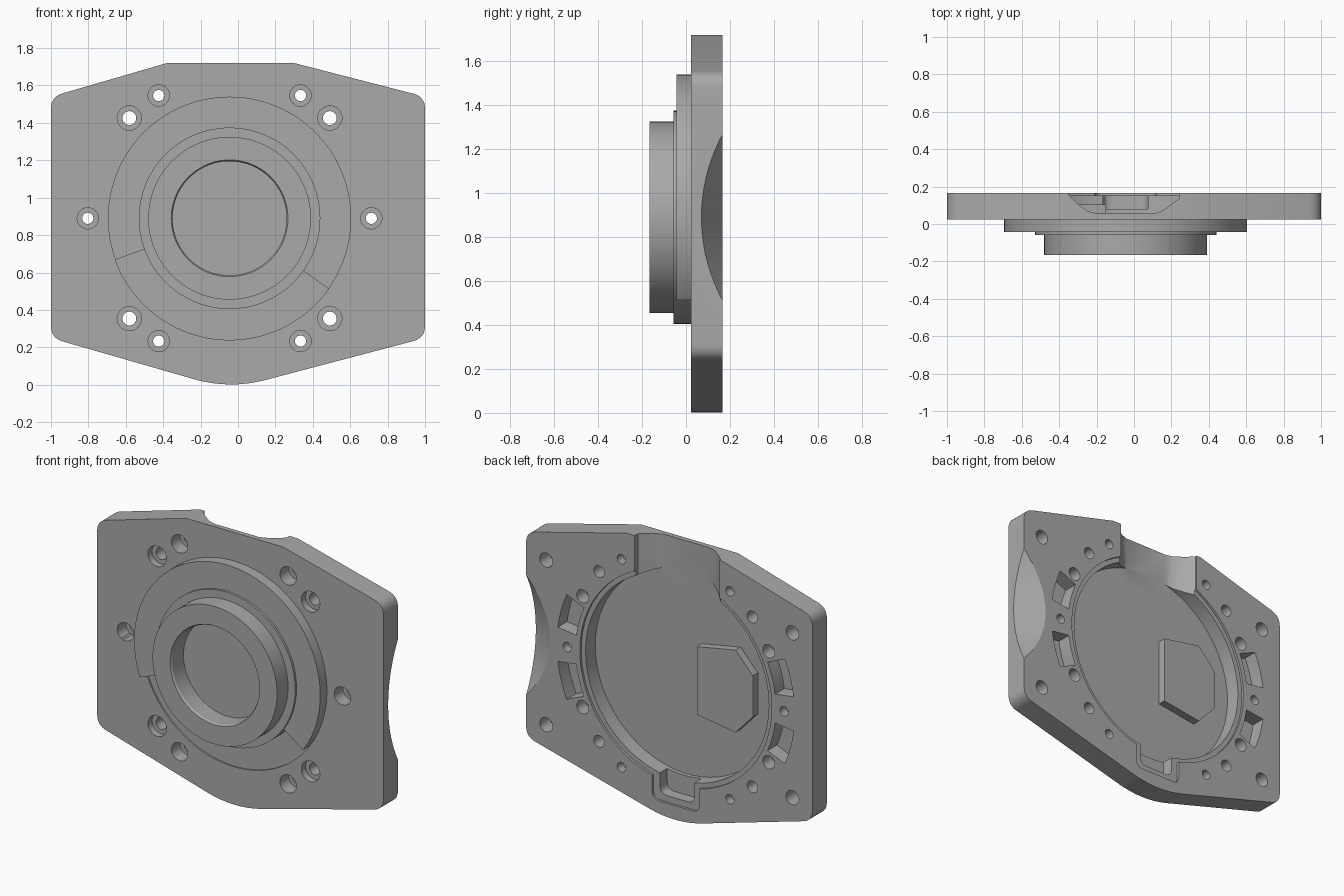
import bpy, bmesh, math
from mathutils import Vector, Matrix

if "Cube" in bpy.data.objects:
    bpy.data.objects.remove(bpy.data.objects["Cube"], do_unlink=True)

CX, CZ = -0.045, 0.89            # axis of the hub
FRONT, BACK = 0.023, 0.167       # faces of the plate
FLOOR, OUT = 0.055, 0.25         # pocket floor, and a level clear of the back

metal = bpy.data.materials.new("machined_grey")
grey = (0.40, 0.40, 0.40, 1)
metal.diffuse_color = grey
metal.use_nodes = True
metal.node_tree.nodes["Principled BSDF"].inputs["Base Color"].default_value = grey


def make(name, bm):
    bmesh.ops.recalc_face_normals(bm, faces=bm.faces)
    me = bpy.data.meshes.new(name)
    bm.to_mesh(me)
    bm.free()
    me.materials.append(metal)
    ob = bpy.data.objects.new(name, me)
    bpy.context.collection.objects.link(ob)
    return ob


def prism(name, pts, y0, y1):
    """Extrude an outline in x and z from y0 to y1."""
    bm = bmesh.new()
    face = bm.faces.new([bm.verts.new((x, y0, z)) for x, z in pts])
    new = bmesh.ops.extrude_face_region(bm, geom=[face])["geom"]
    verts = [v for v in new if isinstance(v, bmesh.types.BMVert)]
    bmesh.ops.translate(bm, verts=verts, vec=(0, y1 - y0, 0))
    return make(name, bm)


def arc(r, a0, a1, n):
    return [(CX + r * math.cos(math.radians(a0 + (a1 - a0) * i / n)),
             CZ + r * math.sin(math.radians(a0 + (a1 - a0) * i / n))) for i in range(n + 1)]


def sector(r0, r1, a0, a1, n):
    return arc(r1, a0, a1, n) + arc(r0, a1, a0, n)


def disc(x, z, r, n=32):
    return [(x + r * math.cos(math.tau * i / n), z + r * math.sin(math.tau * i / n))
            for i in range(n)]


def rounded(corners, n=8):
    """Round each (x, z, tangent length) corner of a polygon."""
    out = []
    for i, (x, z, t) in enumerate(corners):
        p = Vector((x, z))
        if t == 0:
            out.append((x, z))
            continue
        a, b = (p + (Vector(corners[j % len(corners)][:2]) - p).normalized() * t
                for j in (i - 1, i + 1))
        for k in range(n + 1):
            s = k / n
            q = a * (1 - s) ** 2 + p * 2 * s * (1 - s) + b * s * s
            out.append((q.x, q.y))
    return out


def smooth(ob):
    bpy.ops.object.select_all(action='DESELECT')
    ob.select_set(True)
    bpy.context.view_layer.objects.active = ob
    bpy.ops.object.shade_smooth_by_angle(angle=math.radians(30))


def cut(ob, tool):
    bpy.context.view_layer.objects.active = ob
    mod = ob.modifiers.new("cut", 'BOOLEAN')
    mod.operation, mod.solver, mod.object = 'DIFFERENCE', 'EXACT', tool
    bpy.ops.object.modifier_apply(modifier=mod.name)
    bpy.data.objects.remove(tool, do_unlink=True)


# Plate with rounded corners
plate = prism("mounting_plate", rounded([
    (-0.38, 1.72, 0), (0.30, 1.72, 0), (1, 1.54, 0.065), (1, 0.25, 0.065),
    (CX, -0.025, 0.2), (-1, 0.25, 0.065), (-1, 1.54, 0.065)]), FRONT, BACK)


def pocket(pts, y0, y1):
    cut(plate, prism("cutter", pts, y0, y1))


def slot(half, bottom):
    return rounded([(CX - half, 0.5, 0), (CX + half, 0.5, 0),
                    (CX + half, bottom, 0.05), (CX - half, bottom, 0.05)])


# Round back pocket with a shallow ledge, and the slot below it
pocket(disc(CX, CZ, 0.67, 96), BACK - 0.015, OUT)
pocket(slot(0.165, 0.09), BACK - 0.015, OUT)
pocket(disc(CX, CZ, 0.64, 96), FLOOR, OUT)
pocket(slot(0.12, 0.13), 0.08, OUT)

# Trough through the top edge
bm = bmesh.new()
trough = [(-0.35, OUT), (-0.35, 0.155), (-0.31, 0.115), (-0.25, 0.07), (-0.2, FLOOR),
          (0.11, FLOOR), (0.16, 0.075), (0.24, 0.135), (0.25, OUT)]
face = bm.faces.new([bm.verts.new((x, y, 1.4)) for x, y in trough])
new = bmesh.ops.extrude_face_region(bm, geom=[face])["geom"]
bmesh.ops.translate(bm, verts=[v for v in new if isinstance(v, bmesh.types.BMVert)],
                    vec=(0, 0, 0.5))
cut(plate, make("cutter", bm))

# Curved scoop on the left edge
tilt, radius = math.radians(30), 0.9
bm = bmesh.new()
bmesh.ops.create_cone(bm, cap_ends=True, segments=128, radius1=radius, radius2=radius, depth=1)
bm.transform(Matrix.Translation((1 + radius * math.sin(tilt), 0.07 + radius * math.cos(tilt), CZ))
             @ Matrix.Rotation(-tilt, 4, 'Z') @ Matrix.Rotation(math.pi / 2, 4, 'Y'))
cut(plate, make("cutter", bm))

# Counterbored through holes on the bolt circle
for angle in (0, 45, 60, 120, 135, 180, 225, 240, 300, 315):
    x, z = arc(0.758, angle, angle, 1)[0]
    large = angle % 90 == 45
    pocket(disc(x, z, 0.037 if large else 0.03, 24), -0.1, OUT)
    pocket(disc(x, z, 0.065 if large else 0.057, 24), -0.1, 0.065 if large else 0.11)

# Blind back holes and curved recesses
for sx in (-1, 1):
    for sz in (-1, 1):
        pocket(disc(sx * 0.86, 0.88 + sz * 0.52, 0.045, 24), 0.07, OUT)
        pocket(disc(CX + sx * 0.65, CZ + sz * 0.35, 0.042, 24), 0.08, OUT)
        mid = (0 if sx > 0 else 180) + sx * sz * 15.5
        pocket(sector(0.70, 0.83, mid - 8, mid + 8, 8), 0.075, OUT)

# Shallow front recess where the flange is cut away
pocket(sector(0.47, 0.65, 200, 324.5, 48), -0.1, FRONT + 0.01)
smooth(plate)

# Raised flange ring, open at the bottom
smooth(prism("flange_ring", sector(0.45, 0.65, -35.5, 200, 90), -0.044, FRONT + 0.005))

# Hub with step, boss and blind bore, turned about the y axis
profile = [(0, -0.044), (0.305, -0.044), (0.305, -0.155), (0.312, -0.167), (0.435, -0.167),
           (0.435, -0.058), (0.485, -0.058), (0.485, 0.04), (0, 0.04)]
bm = bmesh.new()
verts = [bm.verts.new((CX + r, y, CZ)) for r, y in profile]
edges = [bm.edges.new(pair) for pair in zip(verts, verts[1:])]
bmesh.ops.spin(bm, geom=verts + edges, cent=(CX, 0, CZ), axis=(0, 1, 0),
               angle=math.tau, steps=96, use_merge=True)
bmesh.ops.remove_doubles(bm, verts=bm.verts, dist=0.0005)
smooth(make("hub", bm))

# Raised pad on the pocket floor
prism("pocket_pad", [(-0.15, 0.67), (-0.15, 1.10), (-0.42, 1.15), (-0.54, 1.02),
                     (-0.54, 0.76), (-0.42, 0.63)], FLOOR - 0.01, 0.105)
